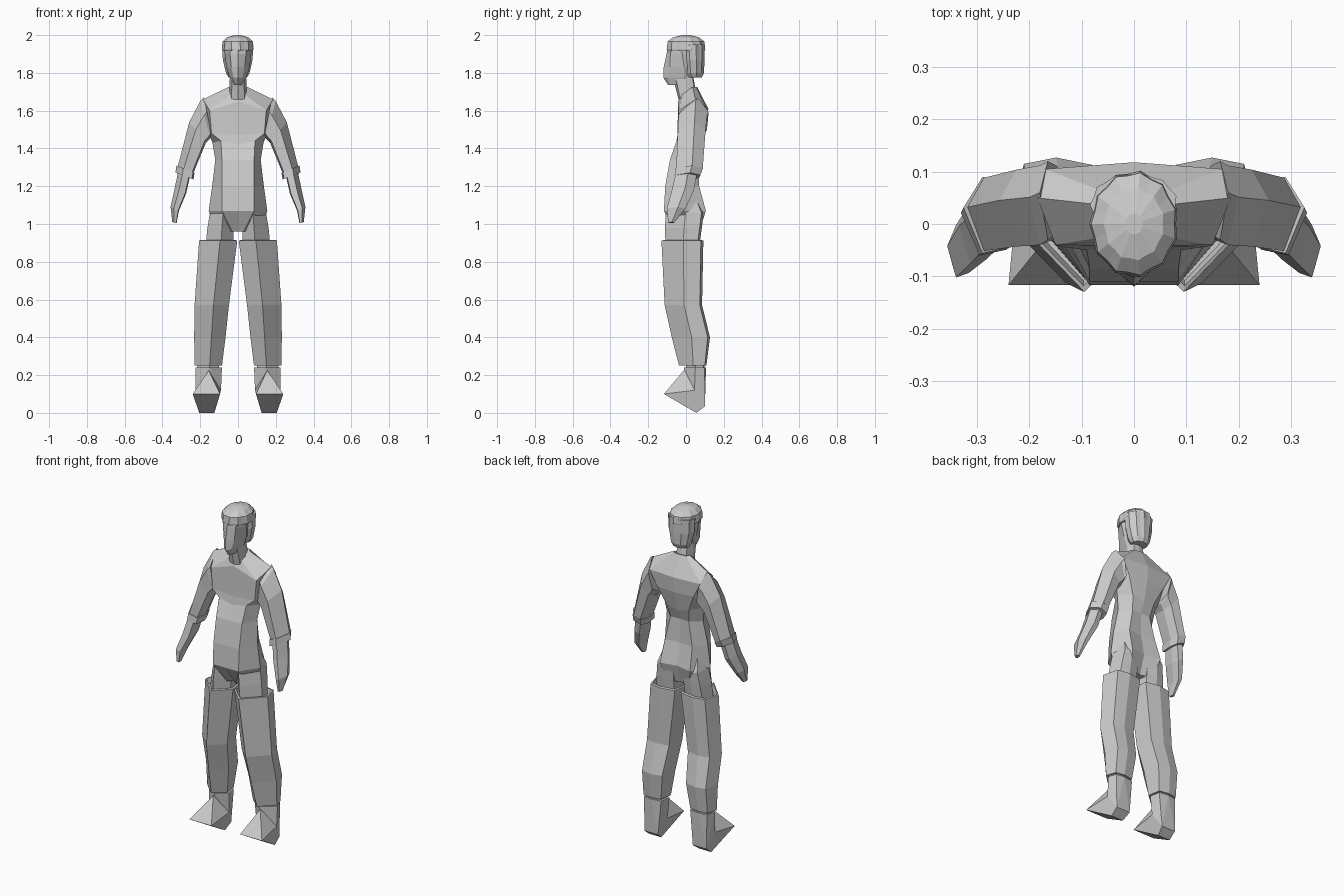
import bpy, bmesh, math

grey = bpy.data.materials.new("plain_grey")
grey.diffuse_color = (0.6, 0.6, 0.6, 1)


def finish(name, bm, mirror=False):
    """Turn a bmesh into a flat shaded object, optionally mirrored across x."""
    bmesh.ops.recalc_face_normals(bm, faces=bm.faces[:])
    me = bpy.data.meshes.new(name)
    bm.to_mesh(me)
    bm.free()
    me.materials.append(grey)
    ob = bpy.data.objects.new(name, me)
    bpy.context.collection.objects.link(ob)
    if mirror:
        mod = ob.modifiers.new("mirror", 'MIRROR')
        mod.use_axis[0] = True
        mod.use_mirror_merge = False
    return ob


def loft(name, rings, mirror=False):
    """Skin a list of equal length point rings and cap both ends."""
    bm = bmesh.new()
    vs = [[bm.verts.new(p) for p in r] for r in rings]
    n = len(vs[0])
    for a, b in zip(vs, vs[1:]):
        for i in range(n):
            j = (i + 1) % n
            bm.faces.new((a[i], a[j], b[j], b[i]))
    bm.faces.new(vs[0])
    bm.faces.new(vs[-1])
    return finish(name, bm, mirror)


def hull(name, pts, mirror=False):
    """Wrap points in a convex hull."""
    bm = bmesh.new()
    for p in pts:
        bm.verts.new(p)
    bmesh.ops.convex_hull(bm, input=bm.verts[:])
    loose = [v for v in bm.verts if not v.link_faces]
    bmesh.ops.delete(bm, geom=loose, context='VERTS')
    return finish(name, bm, mirror)


def sym(z, *half):
    """Full ring from a half ring running front centre to back centre."""
    pts = [(p[0], p[1], p[2] if len(p) > 2 else z) for p in half]
    return pts + [(-x, y, h) for x, y, h in pts[-2:0:-1]]


def legring(x0, x1, y0, y1, z):
    """Level section with a pointed front and a flatter back."""
    w, d = x1 - x0, y1 - y0
    return [(x0, y0 + d * .40, z), (x0 + w * .45, y0, z),
            (x1, y0 + d * .52, z), (x1 - w * .13, y1 - d * .06, z),
            (x0 + w * .5, y1, z), (x0 + w * .08, y1 - d * .07, z)]


def armring(out, inn, y0, y1):
    """Tilted six sided section between an outer and an inner (x, z) point."""
    shape = [(0, .6), (.38, 1), (.85, .94), (1, .6), (.92, .08), (.38, 0)]
    return [(out[0] + (inn[0] - out[0]) * t, y0 + (y1 - y0) * u,
             out[1] + (inn[1] - out[1]) * t) for t, u in shape]


def lobed(z, s, cy=0.0, rx=.083, ry=.1, n=22):
    """Wavy oval section for the hair."""
    pts = []
    for i in range(n):
        a = 2 * math.pi * i / n
        r = s * (1 + (.03 if i % 2 else -.03))
        pts.append((rx * r * math.cos(a), cy + ry * r * math.sin(a), z))
    return pts


# Torso from collar to crotch
loft("torso", [
    sym(1.72, (0, -.035, 1.665), (.03, -.02, 1.69), (.05, .035, 1.725),
        (.04, .055, 1.725), (0, .06, 1.725)),
    sym(1.62, (0, -.042, 1.65), (.15, -.04, 1.60), (.185, .05, 1.66),
        (.17, .105, 1.61), (0, .118, 1.61)),
    sym(1.47, (0, -.045), (.14, -.043, 1.48), (.15, .03),
        (.12, .102, 1.52), (0, .112, 1.52)),
    sym(1.42, (0, -.05), (.09, -.05, 1.44), (.135, .02, 1.43),
        (.075, .08, 1.42), (0, .085, 1.40)),
    sym(1.34, (0, -.085), (.085, -.085), (.12, .01), (.06, .06), (0, .057)),
    sym(1.20, (0, -.11), (.085, -.11), (.137, -.01), (.09, .07), (0, .06)),
    sym(1.07, (0, -.117), (.085, -.117), (.155, -.01), (.10, .105), (0, .085)),
    sym(.96, (0, -.04), (.03, -.06), (.12, 0), (.07, .07), (0, .05)),
])

# Thighs running down from the hips into the trouser legs
loft("thigh", [legring(.03, .11, -.06, .04, 1.18),
               legring(.022, .148, -.107, .094, 1.06),
               legring(.022, .162, -.112, .084, .98),
               legring(.025, .172, -.108, .07, .88)], True)

# Trouser legs with a recessed top rim
loft("trouser_leg", [
    legring(.025, .185, -.108, .07, .885),
    legring(.015, .197, -.118, .08, .915),
    legring(.004, .206, -.13, .092, .912),
    legring(.048, .23, -.113, .085, .57),
    legring(.066, .232, -.075, .127, .40),
    legring(.085, .23, -.037, .108, .25),
], True)

# Boots: ankle block, toe wedge, and a short link up into the trouser leg
ankle = legring(.085, .226, -.012, .106, .24)
sole = [(.125, .055, 0), (.205, .055, 0), (.115, .10, .035), (.205, .10, .035)]
side = [(.09, .045, .12), (.224, .045, .12)]
hull("boot_ankle", ankle + sole + side, True)
hull("boot_toe", [(.155, -.012, .225), (.095, -.117, .10), (.24, -.117, .10),
                  (.155, .06, .2)] + sole[:2] + side, True)
loft("boot_link", [legring(.10, .215, 0, .098, .23),
                   legring(.10, .215, 0, .098, .27)], True)

# Sleeves, rolled cuffs, and forearms tapering into hands
loft("sleeve", [armring((.18, 1.67), (.14, 1.47), -.03, .12),
                armring((.20, 1.65), (.145, 1.455), -.04, .112),
                armring((.258, 1.54), (.17, 1.43), -.043, .104),
                armring((.32, 1.30), (.236, 1.27), -.052, .088)], True)
loft("sleeve_cuff", [armring((.326, 1.31), (.23, 1.272), -.056, .09),
                     armring((.331, 1.272), (.236, 1.236), -.06, .076)], True)
loft("forearm", [armring((.312, 1.30), (.25, 1.27), -.05, .062),
                 armring((.335, 1.19), (.275, 1.16), -.075, .042),
                 armring((.357, 1.09), (.313, 1.07), -.102, -.002),
                 armring((.348, 1.01), (.325, 1.005), -.094, -.062)], True)

# Neck and face
loft("neck", [
    sym(1.66, (0, -.04), (.035, -.03), (.046, .01), (.035, .055), (0, .06)),
    sym(1.80, (0, -.075), (.03, -.06), (.043, -.01), (.03, .03), (0, .035))])
loft("face", [
    sym(1.94, (0, -.095), (.045, -.082), (.072, -.02), (.05, .06), (0, .075)),
    sym(1.90, (0, -.103), (.042, -.083), (.07, -.02), (.05, .06), (0, .07)),
    sym(1.83, (0, -.118), (.035, -.085), (.062, -.01), (.045, .05), (0, .06)),
    sym(1.775, (0, -.12), (.024, -.098), (.045, -.01), (.03, .03), (0, .04)),
    sym(1.737, (0, -.095), (.012, -.085), (.025, -.03), (.02, 0), (0, .01)),
])

# Hair: domed cap and the longer part over the sides and back
loft("hair_cap", [lobed(2.0, .2), lobed(1.988, .68), lobed(1.965, .96),
                  lobed(1.925, 1.0), lobed(1.915, .95)])
loft("hair_back", [lobed(1.95, 1, .036, .082, .061), lobed(1.87, 1, .037, .078, .06),
                   lobed(1.80, 1, .04, .062, .054), lobed(1.775, .8, .042, .06, .05)])
